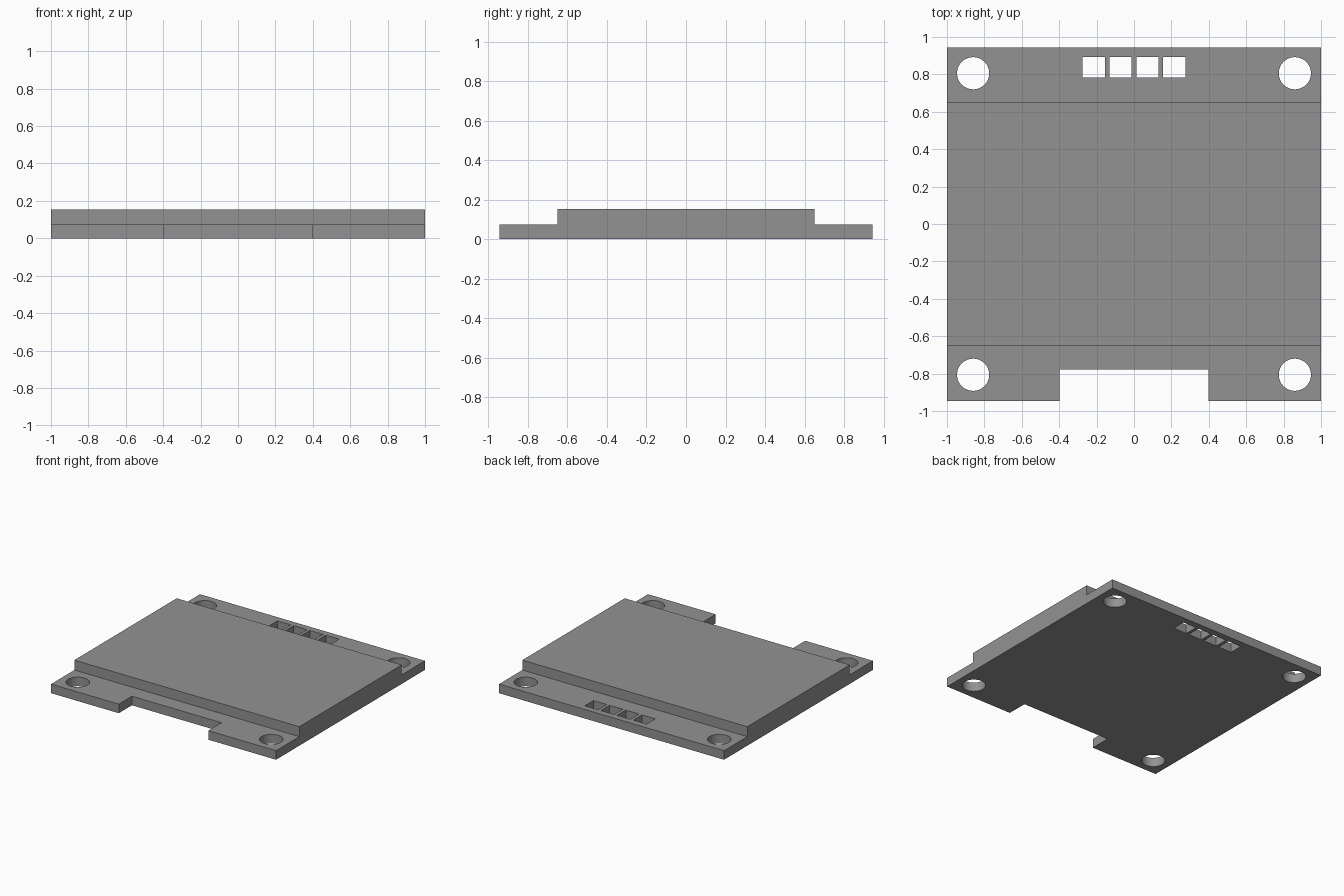
import bpy, bmesh, math
from mathutils import Matrix

if "Cube" in bpy.data.objects:
    bpy.data.objects.remove(bpy.data.objects["Cube"])

W, D = 1.0, 0.945          # half width, half depth
STEP, LOW, TOP = 0.65, 0.073, 0.153

grey = bpy.data.materials.new("mid_grey")
grey.diffuse_color = (0.29, 0.29, 0.29, 1)
grey.use_nodes = True
grey.node_tree.nodes["Principled BSDF"].inputs["Base Color"].default_value = grey.diffuse_color


def add_object(name, bm):
    bmesh.ops.recalc_face_normals(bm, faces=bm.faces[:])
    mesh = bpy.data.meshes.new(name)
    bm.to_mesh(mesh)
    bm.free()
    ob = bpy.data.objects.new(name, mesh)
    bpy.context.collection.objects.link(ob)
    return ob


def add_box(bm, x0, x1, y0, y1):
    m = (Matrix.Translation(((x0 + x1) / 2, (y0 + y1) / 2, 0.05))
         @ Matrix.Diagonal((x1 - x0, y1 - y0, 0.3, 1)))
    bmesh.ops.create_cube(bm, size=1, matrix=m)


# Stepped board: side profile extruded across the width
bm = bmesh.new()
profile = [(-D, 0), (D, 0), (D, LOW), (STEP, LOW), (STEP, TOP),
           (-STEP, TOP), (-STEP, LOW), (-D, LOW)]
face = bm.faces.new([bm.verts.new((-W, y, z)) for y, z in profile])
ext = bmesh.ops.extrude_face_region(bm, geom=[face])
verts = [g for g in ext["geom"] if isinstance(g, bmesh.types.BMVert)]
bmesh.ops.translate(bm, verts=verts, vec=(2 * W, 0, 0))
board = add_object("display_board", bm)
board.data.materials.append(grey)

# Cutters: corner screw holes, pin slots and front cable notch
bm = bmesh.new()
for x in (-0.86, 0.86):
    for y in (-0.806, 0.806):
        bmesh.ops.create_cone(bm, cap_ends=True, segments=48, radius1=0.086,
                              radius2=0.086, depth=0.3,
                              matrix=Matrix.Translation((x, y, 0.05)))
for i in range(4):
    x = (i - 1.5) * 0.1435
    add_box(bm, x - 0.059, x + 0.059, 0.783, 0.893)
add_box(bm, -0.398, 0.398, -1.1, -0.778)
cutter = add_object("hole_cutter", bm)
cutter.data.materials.append(grey)
cutter.hide_render = True

# Cut the board and keep the finished mesh
mod = board.modifiers.new("holes", 'BOOLEAN')
mod.operation = 'DIFFERENCE'
mod.solver = 'EXACT'
mod.object = cutter
bpy.context.view_layer.update()
dg = bpy.context.evaluated_depsgraph_get()
cut_mesh = bpy.data.meshes.new_from_object(board.evaluated_get(dg))
board.modifiers.clear()
board.data = cut_mesh
bpy.data.objects.remove(cutter)

# Smooth hole walls, sharp edges elsewhere
bpy.ops.object.select_all(action='DESELECT')
board.select_set(True)
bpy.context.view_layer.objects.active = board
bpy.ops.object.shade_smooth_by_angle(angle=math.radians(30))
